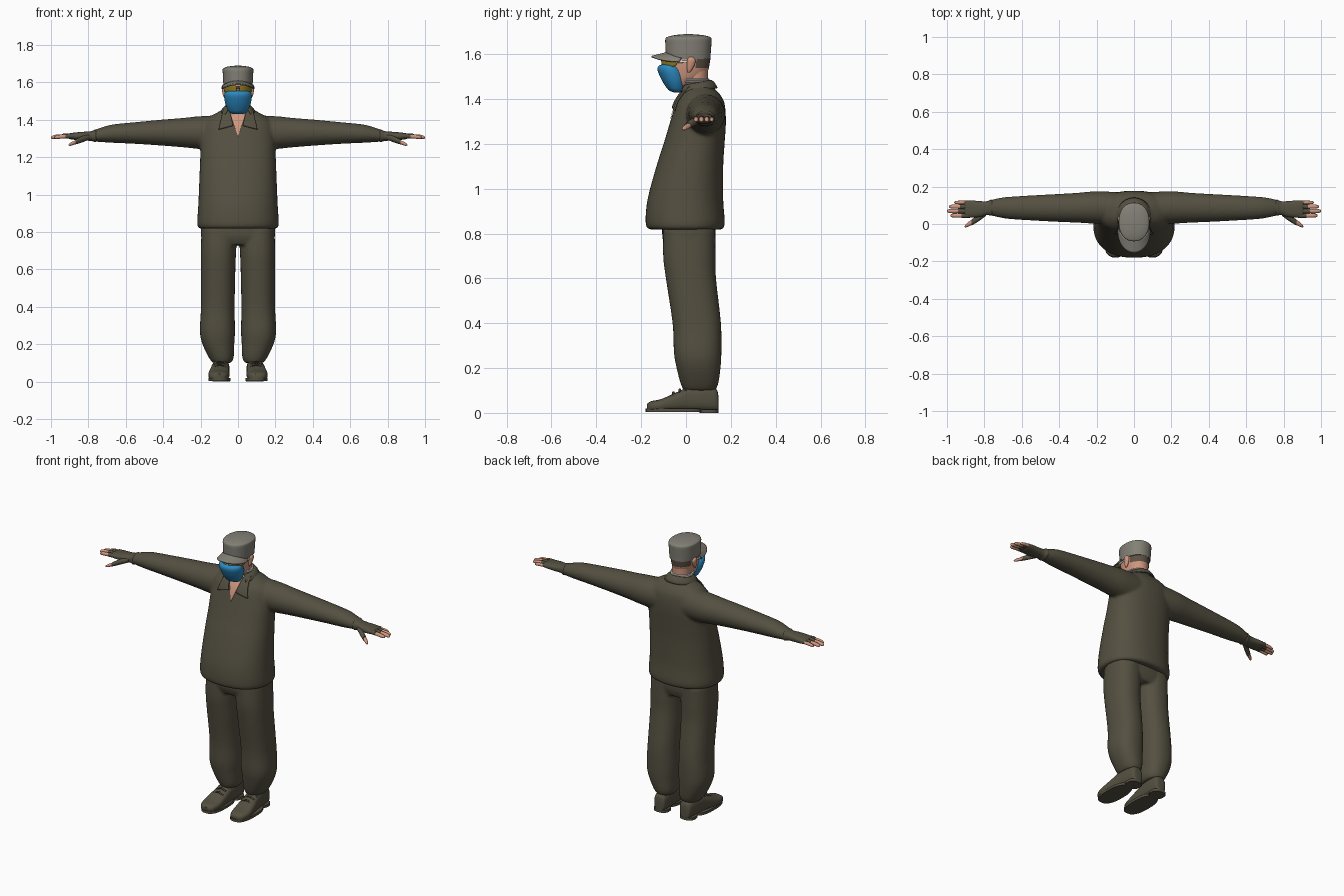
import bpy, bmesh, math
from mathutils import Vector
from mathutils.bvhtree import BVHTree


def material(name, r, g, b):
    m = bpy.data.materials.new(name)
    m.diffuse_color = (r, g, b, 1)
    return m


OLIVE = material("olive cloth", 0.088, 0.079, 0.052)
DARK = material("dark olive", 0.055, 0.049, 0.033)
GREY = material("cap grey", 0.225, 0.215, 0.18)
SKIN = material("skin", 0.62, 0.31, 0.21)
BLUE = material("mask blue", 0.025, 0.25, 0.53)
GOLD = material("lens gold", 0.26, 0.18, 0.012)
WHITE = material("strap white", 0.72, 0.72, 0.7)
HAIR = material("hair brown", 0.11, 0.08, 0.06)


def spline(secs, steps):
    """Catmull-Rom interpolation of cross-section tuples."""
    out = []
    for i in range(len(secs) - 1):
        p = [secs[max(0, min(len(secs) - 1, i + k))] for k in (-1, 0, 1, 2)]
        for s in range(steps):
            t = s / steps
            out.append([0.5 * (2 * b + (c - a) * t + (2 * a - 5 * b + 4 * c - d) * t * t
                               + (3 * b - a - 3 * c + d) * t ** 3) for a, b, c, d in zip(*p)])
    return out + [list(secs[-1])]


def loft(bm, axis, secs, n=2.0, seg=32, steps=4):
    """Closed tube through sections (cx, cy, cz, ra, rb), rings square to axis."""
    rings = []
    for cx, cy, cz, ra, rb in spline(secs, steps):
        ring = []
        for k in range(seg):
            a = 2 * math.pi * k / seg
            c, s = math.cos(a), math.sin(a)
            u = math.copysign(abs(c) ** (2 / n), c) * max(ra, 0.001)
            v = math.copysign(abs(s) ** (2 / n), s) * max(rb, 0.001)
            off = {'x': (0, u, v), 'y': (u, 0, v), 'z': (u, v, 0)}[axis]
            ring.append(bm.verts.new((cx + off[0], cy + off[1], cz + off[2])))
        rings.append(ring)
    for p, q in zip(rings, rings[1:]):
        for k in range(seg):
            bm.faces.new((p[k], p[k - 1], q[k - 1], q[k]))
    bm.faces.new(rings[0])
    bm.faces.new(rings[-1])


def grid(bm, fn, nu, nv):
    """Open sheet from fn(u, v), u and v from 0 to 1."""
    vs = [[bm.verts.new(fn(i / nu, j / nv)) for j in range(nv + 1)] for i in range(nu + 1)]
    for i in range(nu):
        for j in range(nv):
            bm.faces.new((vs[i][j], vs[i + 1][j], vs[i + 1][j + 1], vs[i][j + 1]))


def finish(name, bm, mats, rule=None, thick=0, voxel=0, sharp=50):
    bmesh.ops.recalc_face_normals(bm, faces=bm.faces[:])
    if rule:
        for f in bm.faces:
            f.material_index = rule(f.calc_center_median())
    me = bpy.data.meshes.new(name)
    bm.to_mesh(me)
    bm.free()
    for m in mats:
        me.materials.append(m)
    me.polygons.foreach_set("use_smooth", [True] * len(me.polygons))
    me.set_sharp_from_angle(angle=math.radians(sharp))
    ob = bpy.data.objects.new(name, me)
    bpy.context.collection.objects.link(ob)
    if voxel:
        r = ob.modifiers.new("blend", 'REMESH')
        r.mode, r.voxel_size, r.use_smooth_shade = 'VOXEL', voxel, True
        s = ob.modifiers.new("soften", 'SMOOTH')
        s.factor, s.iterations = 0.5, 5
    if thick:
        s = ob.modifiers.new("thickness", 'SOLIDIFY')
        s.thickness, s.offset = thick, 0
    return ob


def upright(rows):
    """Rows of (z, front y, back y, half width) to sections centred on x = 0."""
    return [(0, (f + b) / 2, z, w, (b - f) / 2) for z, f, b, w in rows]


# Jacket: body and two sleeves blended together
bm = bmesh.new()
loft(bm, 'z', upright([
    (0.818, -0.165, 0.16, 0.207), (0.845, -0.18, 0.173, 0.218), (0.95, -0.172, 0.166, 0.212),
    (1.1, -0.132, 0.166, 0.206), (1.2, -0.10, 0.172, 0.202), (1.3, -0.07, 0.178, 0.2),
    (1.38, -0.045, 0.172, 0.185), (1.42, -0.022, 0.152, 0.145), (1.45, -0.003, 0.122, 0.09),
    (1.475, 0.015, 0.1, 0.06)]), n=2.3, seg=48)
for s in (1, -1):
    loft(bm, 'x', [(s * x, y, z, ry, rz) for x, y, z, ry, rz in [
        (0.08, 0.085, 1.33, 0.085, 0.095), (0.2, 0.088, 1.331, 0.087, 0.088),
        (0.3, 0.087, 1.331, 0.08, 0.078), (0.4, 0.086, 1.331, 0.075, 0.07),
        (0.55, 0.086, 1.329, 0.067, 0.058), (0.66, 0.086, 1.326, 0.06, 0.05),
        (0.71, 0.087, 1.322, 0.054, 0.043), (0.77, 0.087, 1.314, 0.041, 0.031)]])
jacket = finish("jacket", bm, [OLIVE], voxel=0.008)

# Trousers: hips and two legs blended together
bm = bmesh.new()
loft(bm, 'z', upright([(0.73, -0.085, 0.115, 0.17), (0.78, -0.105, 0.13, 0.197),
                       (0.86, -0.105, 0.13, 0.197)]), n=2.5, seg=48)
for s in (1, -1):
    loft(bm, 'z', [(s * x, y, z, rx, ry) for z, x, y, rx, ry in [
        (0.82, 0.1, 0.015, 0.096, 0.116), (0.7, 0.104, 0.015, 0.094, 0.117),
        (0.6, 0.106, 0.022, 0.092, 0.112), (0.4, 0.108, 0.048, 0.09, 0.108),
        (0.27, 0.11, 0.052, 0.094, 0.106), (0.2, 0.105, 0.056, 0.085, 0.098),
        (0.13, 0.09, 0.06, 0.067, 0.084), (0.1, 0.086, 0.06, 0.05, 0.07)]], n=2.3)
finish("trousers", bm, [OLIVE], voxel=0.008)

# Shoes with soles, heels and laces
for s, side in ((1, "left"), (-1, "right")):
    bm = bmesh.new()
    loft(bm, 'y', [(s * x, y, h / 2 + 0.006, w, h / 2) for y, x, w, h in [
        (0.145, 0.088, 0.02, 0.06), (0.135, 0.088, 0.036, 0.1), (0.08, 0.09, 0.044, 0.115),
        (0.01, 0.094, 0.047, 0.108), (-0.05, 0.099, 0.053, 0.082), (-0.11, 0.103, 0.056, 0.056),
        (-0.155, 0.103, 0.045, 0.046), (-0.174, 0.102, 0.024, 0.034)]], n=2.7)
    finish(side + "_shoe", bm, [OLIVE])
    bm = bmesh.new()
    for y0, y1, z in ((0.146, 0.06, 0.009), (0.07, -0.18, 0.013)):
        m = (y0 + y1) / 2
        r = (y0 - y1) / 2
        cx, w = (0.09, 0.047) if y0 > 0.1 else (0.099, 0.06)
        for z0 in (z,):
            loft(bm, 'z', [(s * cx, m, z0 - 0.009, w, r), (s * cx, m, z0 + 0.007, w, r)], n=2.6, steps=1)
    finish(side + "_sole", bm, [OLIVE], sharp=35)
    bm = bmesh.new()
    for y, z in ((0.0, 0.108), (-0.028, 0.1), (-0.056, 0.087)):
        loft(bm, 'x', [(s * 0.097 + d, y, z - abs(d) * 0.4 + 0.004, 0.006, 0.005)
                       for d in (-0.034, -0.017, 0, 0.017, 0.034)], seg=8, steps=2)
    finish(side + "_laces", bm, [DARK])

# Fingerless gloves and bare fingertips
for s, side in ((1, "left"), (-1, "right")):
    bm = bmesh.new()
    loft(bm, 'x', [(s * x, y, z, ry, rz) for x, y, z, ry, rz in [
        (0.755, 0.087, 1.314, 0.038, 0.029), (0.765, 0.087, 1.314, 0.043, 0.033),
        (0.785, 0.085, 1.313, 0.037, 0.026), (0.82, 0.08, 1.312, 0.042, 0.024),
        (0.87, 0.08, 1.312, 0.046, 0.02), (0.9, 0.08, 1.312, 0.045, 0.015),
        (0.908, 0.08, 1.311, 0.04, 0.008)]], n=2.4)
    fingers = [(0.045, 0.982, 0.0112), (0.069, 1.0, 0.0118), (0.093, 0.99, 0.0112), (0.115, 0.962, 0.0098)]
    for y, tip, r in fingers:
        loft(bm, 'x', [(s * 0.87, y, 1.312, r, r), (s * 0.9, y, 1.313, r * 1.12, r * 1.12),
                       (s * (tip - 0.06), y, 1.312, r * 1.12, r * 1.12)], seg=14)
    loft(bm, 'x', [(s * 0.79, 0.06, 1.308, 0.016, 0.014), (s * 0.83, 0.033, 1.297, 0.018, 0.017),
                   (s * 0.868, 0.008, 1.281, 0.016, 0.0135)], seg=14)
    finish(side + "_glove", bm, [OLIVE])
    bm = bmesh.new()
    for y, tip, r in fingers:
        loft(bm, 'x', [(s * (tip - d), y, z, r * k, r * k) for d, z, k in (
            (0.08, 1.312, 0.9), (0.04, 1.31, 1), (0.015, 1.307, 0.9), (0.004, 1.305, 0.6), (0, 1.304, 0.15))], seg=14)
    loft(bm, 'x', [(s * 0.85, 0.02, 1.288, 0.014, 0.011), (s * 0.88, 0.002, 1.275, 0.013, 0.0105),
                   (s * 0.898, -0.009, 1.268, 0.009, 0.008), (s * 0.905, -0.014, 1.265, 0.002, 0.002)], seg=14)
    finish(side + "_fingertips", bm, [SKIN])

# Head with hair at the back, neck, ears and nose
bm = bmesh.new()
loft(bm, 'z', upright([
    (1.445, -0.06, -0.01, 0.02), (1.46, -0.08, 0.03, 0.042), (1.49, -0.088, 0.075, 0.058),
    (1.52, -0.092, 0.096, 0.066), (1.56, -0.092, 0.106, 0.072), (1.6, -0.088, 0.107, 0.072),
    (1.65, -0.06, 0.08, 0.05)]), steps=6)
finish("head", bm, [SKIN, HAIR], rule=lambda c: int(c.z > 1.538 and c.y > 0.045))
bm = bmesh.new()
loft(bm, 'z', upright([(1.4, -0.01, 0.1, 0.056), (1.46, -0.012, 0.097, 0.054), (1.54, -0.02, 0.098, 0.056)]))
finish("neck", bm, [SKIN])
bm = bmesh.new()
for s in (1, -1):
    loft(bm, 'z', [(s * (0.074 + 0.1 * (z - 1.55)), y, z, w, d) for z, y, w, d in (
        (1.518, 0.012, 0.003, 0.004), (1.53, 0.016, 0.008, 0.011), (1.555, 0.022, 0.011, 0.018),
        (1.575, 0.024, 0.011, 0.018), (1.588, 0.022, 0.004, 0.008))], seg=14)
finish("ears", bm, [SKIN])

# Face mask and its straps
bm = bmesh.new()
loft(bm, 'z', upright([
    (1.43, -0.055, -0.02, 0.025), (1.44, -0.078, -0.008, 0.045), (1.47, -0.1, 0.0, 0.062),
    (1.5, -0.116, 0.0, 0.071), (1.53, -0.127, -0.01, 0.074), (1.548, -0.122, -0.03, 0.066),
    (1.555, -0.105, -0.04, 0.04)]))
finish("face_mask", bm, [BLUE])
bm = bmesh.new()
for z in (1.478, 1.487):
    def strap(u, v, z=z):
        a, b = 2 * math.pi * u, 2 * math.pi * v
        r = 0.062 + 0.0045 * math.cos(b)
        return (r * math.sin(a), 0.036 - 1.05 * r * math.cos(a), z + 0.004 * math.sin(b))
    grid(bm, strap, 40, 8)
finish("mask_strap", bm, [WHITE])

# Glasses: two curved lenses and side arms
for s, side in ((1, "left"), (-1, "right")):
    bm = bmesh.new()

    def lens(u, v):
        a = math.radians(5 + 62 * u)
        half = 0.023 * (1 - (2 * u - 1) ** 4 * 0.5)
        return (s * 0.078 * math.sin(a), -0.108 * math.cos(a), 1.564 + (2 * v - 1) * half)
    grid(bm, lens, 12, 4)
    finish(side + "_lens", bm, [GOLD], thick=0.005)
    bm = bmesh.new()
    loft(bm, 'y', [(s * 0.074, -0.045, 1.566, 0.004, 0.007), (s * 0.077, 0.02, 1.568, 0.003, 0.004)],
         seg=10, steps=2)
    finish(side + "_glasses_arm", bm, [WHITE])
bm = bmesh.new()
loft(bm, 'x', [(x, -0.108, 1.572, 0.004, 0.005) for x in (-0.012, 0.012)], seg=8, steps=1)
finish("glasses_bridge", bm, [DARK])

# Cap: crown and visor
bm = bmesh.new()
loft(bm, 'z', upright([
    (1.578, -0.088, 0.109, 0.077), (1.6, -0.09, 0.11, 0.079), (1.64, -0.092, 0.113, 0.081),
    (1.668, -0.092, 0.114, 0.082), (1.677, -0.083, 0.106, 0.075), (1.685, -0.05, 0.075, 0.05),
    (1.689, -0.01, 0.03, 0.015)]), n=2.2, seg=40)
finish("cap_crown", bm, [GREY], sharp=60)
bm = bmesh.new()


def visor(u, v):
    a = math.radians(-85 + 170 * u)
    return ((0.078 + 0.008 * v) * math.sin(a), -0.01 - math.cos(a) ** 0.8 * (0.072 + 0.072 * v),
            1.607 - 0.018 * v - 0.024 * math.sin(a) ** 2)


grid(bm, visor, 28, 6)
finish("cap_visor", bm, [GREY], thick=0.007)

# Open neckline and collar, draped on the jacket front
bpy.context.view_layer.update()
tree = BVHTree.FromObject(jacket, bpy.context.evaluated_depsgraph_get())


def drape(name, corners, lift, mat, thick, n=12):
    a, b, c, d = (Vector(p) for p in corners)
    bm = bmesh.new()

    def place(u, v):
        p = a.lerp(b, u).lerp(d.lerp(c, u), v)
        hit = tree.ray_cast(Vector((p.x, -0.5, p.y)), Vector((0, 1, 0)))[0]
        return (p.x, min(hit.y if hit else 0.02, 0.03) - lift, p.y)
    grid(bm, place, n, n)
    finish(name, bm, [mat], thick=thick)


drape("open_neckline", [(-0.05, 1.458), (0.05, 1.458), (0.001, 1.312), (-0.001, 1.312)], 0.003, SKIN, 0.002)
for s, side in ((1, "left"), (-1, "right")):
    drape(side + "_collar_flap", [(s * 0.045, 1.455), (s * 0.078, 1.452), (s * 0.103, 1.348),
                                  (s * 0.026, 1.368)], 0.009, OLIVE, 0.008)
bm = bmesh.new()


def collar(u, v):
    a = math.radians(45 + 270 * u)
    r = 0.063 + 0.03 * v
    return (r * math.sin(a), 0.045 - r * math.cos(a), 1.458 + 0.012 * (1 - math.cos(a)) - 0.034 * v * v)


grid(bm, collar, 32, 5)
finish("collar_back", bm, [OLIVE], thick=0.007)
